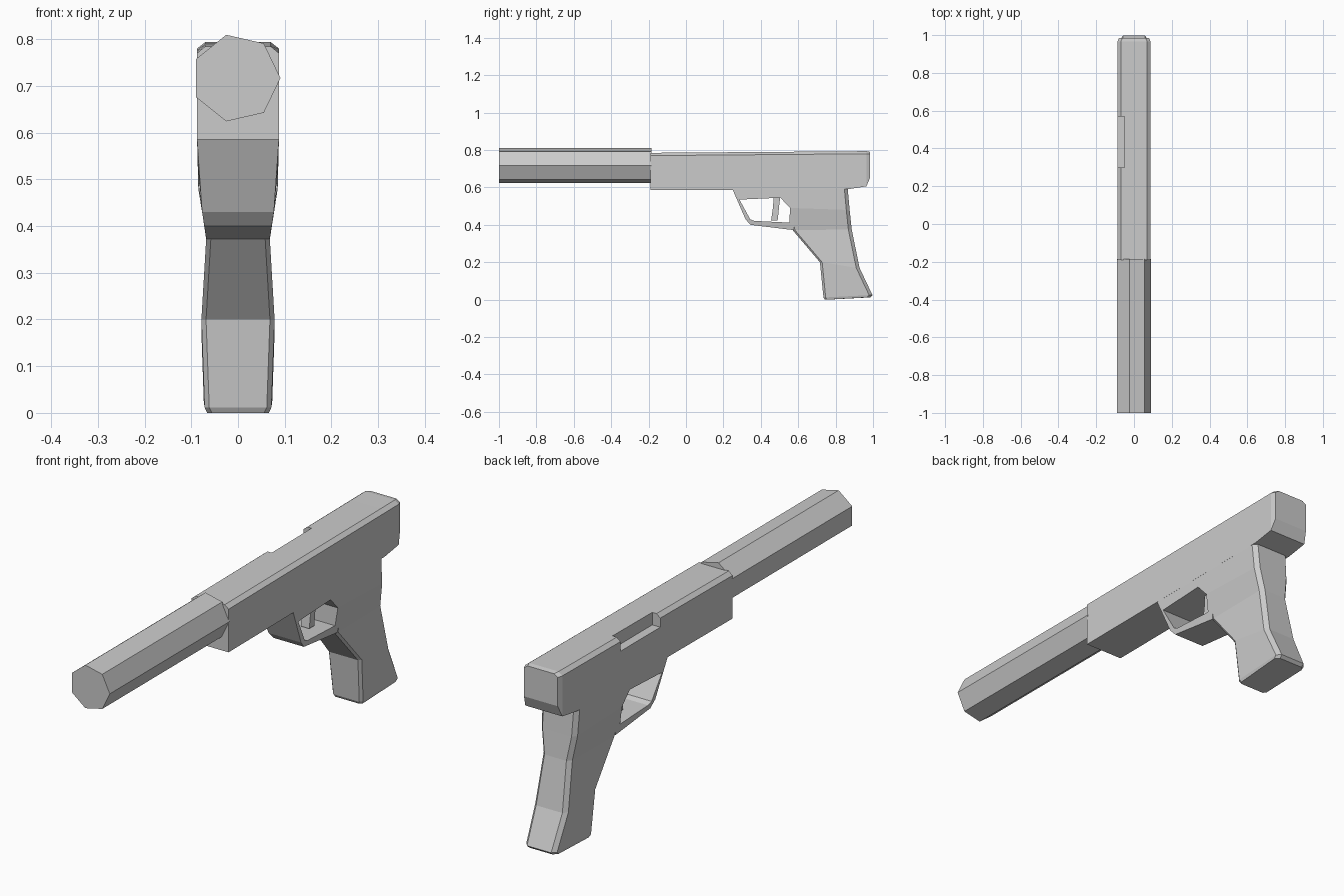
import bpy, bmesh
from math import cos, sin, tau

if "Cube" in bpy.data.objects:
    bpy.data.objects.remove(bpy.data.objects["Cube"])


def make(name, bm):
    bmesh.ops.recalc_face_normals(bm, faces=bm.faces)
    mesh = bpy.data.meshes.new(name)
    bm.to_mesh(mesh)
    bm.free()
    ob = bpy.data.objects.new(name, mesh)
    bpy.context.collection.objects.link(ob)
    return ob


def loft(name, rings, closed=False):
    """Skin a row of equal-length point rings; cap the ends unless closed."""
    bm = bmesh.new()
    rows = [[bm.verts.new(p) for p in ring] for ring in rings]
    n = len(rows[0])
    pairs = list(zip(rows, rows[1:])) + ([(rows[-1], rows[0])] if closed else [])
    for a, b in pairs:
        for i in range(n):
            j = (i + 1) % n
            bm.faces.new((a[i], a[j], b[j], b[i]))
    if not closed:
        bm.faces.new(rows[0])
        bm.faces.new(rows[-1])
    return make(name, bm)


def box(name, x0, x1, y0, y1, z0, z1):
    return loft(name, [[(x0, y0, z), (x1, y0, z), (x1, y1, z), (x0, y1, z)] for z in (z0, z1)])


def width(z):
    """Half width of the frame at a given height."""
    table = [(0.0, 0.066), (0.015, 0.073), (0.19, 0.079), (0.375, 0.068), (0.48, 0.085), (0.60, 0.088)]
    for (z0, w0), (z1, w1) in zip(table, table[1:]):
        if z <= z1:
            return w0 + (w1 - w0) * (z - z0) / (z1 - z0)
    return table[-1][1]


# Seven-sided front tube
loft("front_tube", [[(-0.004 + 0.095 * cos(tau * i / 7), y, 0.717 + 0.095 * sin(tau * i / 7))
                     for i in range(7)] for y in (-1.0, -0.185)])

# Upper body: y, bottom z, shoulder z, top z, half width
sections = [(-0.19, 0.585, 0.770, 0.785, 0.088),
            (0.87, 0.591, 0.779, 0.793, 0.088),
            (0.965, 0.606, 0.780, 0.794, 0.088),
            (0.985, 0.655, 0.778, 0.790, 0.080)]
upper = loft("upper_body", [[(-w, y, zb), (-w, y, zs), (-w + 0.018, y, zt),
                             (w - 0.018, y, zt), (w, y, zs), (w, y, zb)]
                            for y, zb, zs, zt, w in sections])

# Side notch in the upper body
cutter = box("notch_cutter", -0.2, -0.05, 0.30, 0.57, 0.735, 0.9)
cutter.hide_render = True
cutter.hide_viewport = True
cutter.display_type = 'WIRE'
cut = upper.modifiers.new("notch", 'BOOLEAN')
cut.operation = 'DIFFERENCE'
cut.solver = 'EXACT'
cut.object = cutter

# Grip: z front, z rear, y front, y rear
grip = [(0.0, 0.012, 0.742, 0.985),
        (0.012, 0.024, 0.735, 0.997),
        (0.20, 0.17, 0.716, 0.928),
        (0.372, 0.375, 0.570, 0.886),
        (0.49, 0.48, 0.556, 0.875),
        (0.60, 0.60, 0.556, 0.864)]
rings = []
for zf, zr, yf, yr in grip:
    w, v = width(zf), width(zr)
    rings.append([(-w + 0.01, yf, zf), (w - 0.01, yf, zf), (w, yf + 0.012, zf), (v, yr - 0.018, zr),
                  (v - 0.016, yr, zr), (-v + 0.016, yr, zr), (-v, yr - 0.018, zr), (-w, yf + 0.012, zf)])
loft("grip", rings)

# Trigger guard: outer (y, z) paired with inner (y, z)
guard = [((0.25, 0.587), (0.286, 0.535)),
         ((0.318, 0.43), (0.343, 0.430)),
         ((0.345, 0.40), (0.365, 0.421)),
         ((0.575, 0.372), (0.553, 0.412)),
         ((0.60, 0.49), (0.556, 0.490)),
         ((0.60, 0.60), (0.505, 0.545))]
loft("trigger_guard", [[(-width(o[1]), *o), (width(o[1]), *o), (width(i[1]), *i), (-width(i[1]), *i)]
                       for o, i in guard], closed=True)

# Trigger
loft("trigger", [[(-0.02, y0, z), (0.02, y0, z), (0.02, y1, z), (-0.02, y1, z)]
                 for z, y0, y1 in ((0.422, 0.455, 0.49), (0.50, 0.466, 0.498), (0.56, 0.468, 0.505))])
